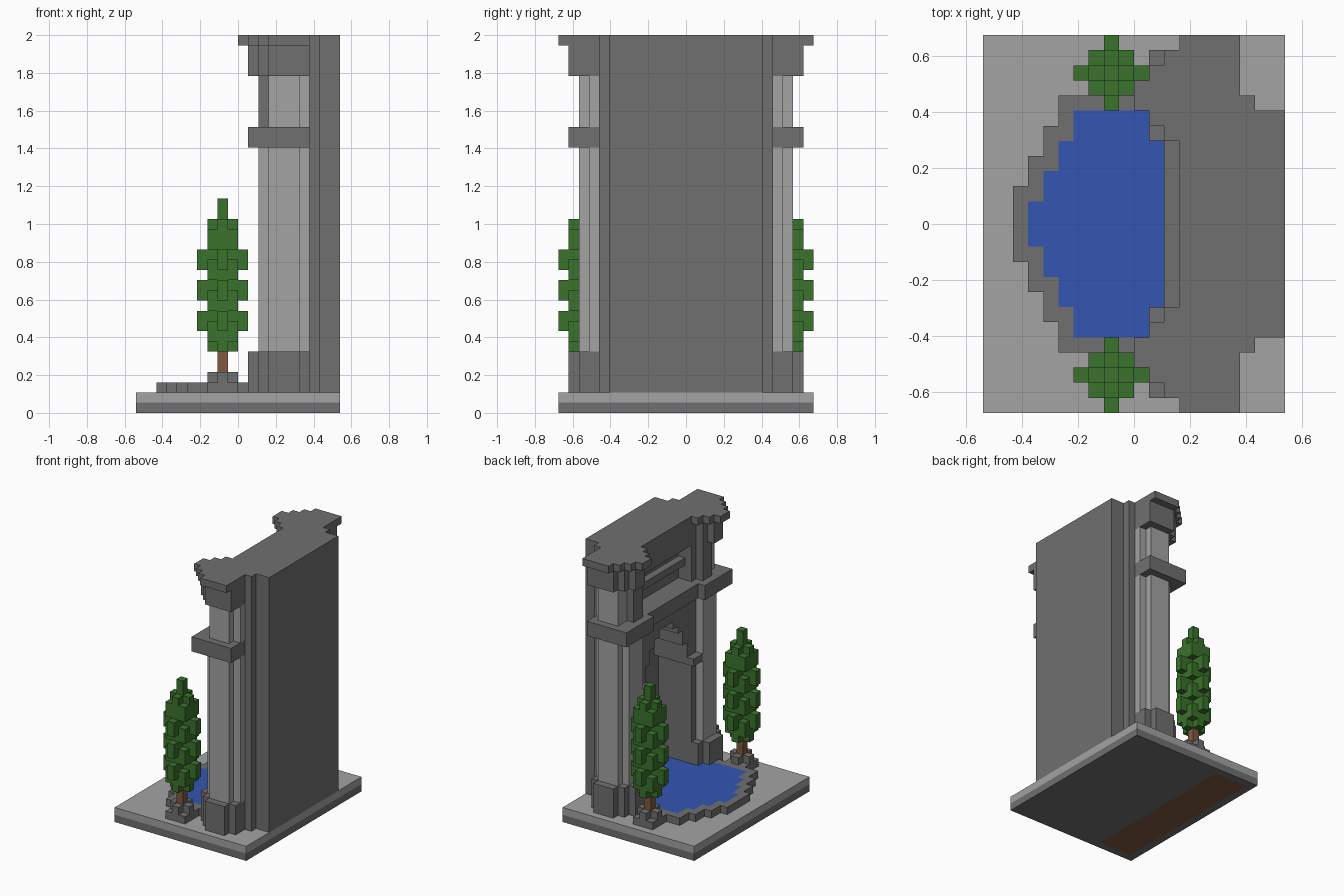
import bpy, bmesh
from mathutils import Matrix, Vector

U = 2 / 37  # edge length of one block

cube = bpy.data.objects.get("Cube")
if cube:
    bpy.data.objects.remove(cube, do_unlink=True)


def material(name, r, g, b):
    mat = bpy.data.materials.new(name)
    mat.use_nodes = True
    mat.diffuse_color = (r, g, b, 1)
    mat.node_tree.nodes["Principled BSDF"].inputs["Base Color"].default_value = (r, g, b, 1)
    return mat


DARK = material("dark stone", 0.162, 0.162, 0.162)
LIGHT = material("light stone", 0.366, 0.366, 0.366)
WATER = material("blue water", 0.034, 0.093, 0.445)
LEAF = material("green foliage", 0.042, 0.168, 0.025)
WOOD = material("brown wood", 0.216, 0.102, 0.054)


def part(name, mat, boxes, sides=(1,)):
    """One object from boxes (x0, x1, y0, y1, z0, z1) in blocks; sides (1, -1) mirrors in y."""
    bm = bmesh.new()
    for side in sides:
        for x0, x1, y0, y1, z0, z1 in boxes:
            centre = Vector(((x0 + x1) / 2 - 10, side * (y0 + y1) / 2, (z0 + z1) / 2)) * U
            size = Vector((x1 - x0, y1 - y0, z1 - z0)) * U
            bmesh.ops.create_cube(bm, size=1, matrix=Matrix.Translation(centre) @ Matrix.Diagonal(size).to_4x4())
    mesh = bpy.data.meshes.new(name)
    bm.to_mesh(mesh)
    bm.free()
    mesh.materials.append(mat)
    bpy.context.collection.objects.link(bpy.data.objects.new(name, mesh))


def span(x0, x1, half, z0, z1):
    """Box centred on y = 0."""
    return (x0, x1, -half, half, z0, z1)


BOTH = (1, -1)

# Base slabs with an earth bed showing underneath
part("base_lower", DARK, [span(0, 1, 12.5, 0, 1), span(6, 20, 12.5, 0, 1),
                          (1, 6, 11.5, 12.5, 0, 1), (1, 6, -12.5, -11.5, 0, 1)])
part("earth_bed", WOOD, [span(1, 6, 11.5, 0, 1)])
part("base_upper", LIGHT, [span(0, 20, 12.5, 1, 2)])

# Pool: each column of water is framed by rim blocks
water, rim = [], [span(2, 3, 2.5, 2, 3)]
for n in range(4):
    x0, inner, outer = 3 + n, 1.5 + 2 * n, min(4.5 + 2 * n, 8.5)
    x1 = x0 + 1 if n < 3 else 11
    water.append(span(x0, x1, inner, 2, 3))
    rim += [(x0, x1, inner, outer, 2, 3), (x0, x1, -outer, -inner, 2, 3)]
water += [span(11, 13, 6.5, 2, 3), span(13, 18, 5.5, 2, 3)]
part("pool_water", WATER, water)
part("pool_rim", DARK, rim)

# Rear wall and jambs around the deep niche
part("rear_wall", DARK, [span(18, 20, 7.5, 2, 37)])
part("jambs", DARK, [(13, 18, 5.5, 7.5, 2, 36), (17, 18, 7.5, 8.5, 2, 37)], BOTH)
part("imposts", DARK, [(12, 18, 4.5, 6.5, 17, 18)], BOTH)

# Stepped arch over the niche
arch = [(13, 18, half, 5.5, z0, z1) for half, z0, z1 in
        ((4.5, 18, 20), (3.5, 20, 22), (2.5, 22, 23), (1.5, 23, 24))]
part("arch_steps", DARK, arch, BOTH)
part("arch_wall", DARK, [span(13, 18, 5.5, 24, 28), span(12, 13, 5.5, 26, 28)])

# Attic: recessed panel, shelf and top beam
part("attic", DARK, [span(15, 18, 5.5, 28, 33), span(14, 15, 5.5, 30, 31),
                     span(13, 18, 5.5, 33, 36)])
part("roof", DARK, [span(13, 18, 7.5, 36, 37)])

# Cascade falling down the back of the niche
part("cascade", WATER, [span(17, 18, 2.5, 3, 14), span(16, 17, 1.5, 3, 11)])

# Corner columns
part("column_plinths", DARK, [(13, 16, 5.5, 11.5, 2, 6), (12, 17, 5.5, 10.5, 2, 6),
                              (11, 12, 6.5, 9.5, 2, 6)], BOTH)
part("column_shafts", LIGHT, [(12, 17, 6.5, 9.5, 6, 26), (13, 16, 9.5, 10.5, 6, 26),
                              (13, 17, 7.5, 9.5, 28, 33), (13, 16, 9.5, 10.5, 28, 33)], BOTH)
part("column_collars", DARK, [(11, 17, 5.5, 11.5, 26, 28)], BOTH)
part("upper_pilasters", DARK, [(12, 13, 6.5, 8.5, 28, 33)], BOTH)
part("column_capitals", DARK, [(13, 17, 5.5, 11.5, 33, 36), (12, 13, 6.5, 10.5, 33, 36),
                               (11, 12, 7.5, 9.5, 33, 36)], BOTH)
cornice = [(front, 17, y, y + 1, 36, 37) for front, y in
           zip((12, 11, 10, 10, 11, 12, 13), (5.5 + n for n in range(7)))]
part("column_cornices", DARK, cornice, BOTH)

# Trees in small rock planters
part("planter_rocks", DARK, [(7, 10, 8.5, 11.5, 2, 3), (7, 10, 9.5, 10.5, 3, 4),
                             (8, 9, 8.5, 11.5, 3, 4)], BOTH)
part("tree_trunks", WOOD, [(8, 9, 9.5, 10.5, 4, 6)], BOTH)
foliage = [(7, 10, 9.5, 10.5, 6, 19), (8, 9, 8.5, 11.5, 6, 19), (8, 9, 9.5, 10.5, 19, 21)]
for z in (8, 11, 14):
    foliage += [(6, 11, 9.5, 10.5, z, z + 2), (8, 9, 7.5, 12.5, z, z + 2)]
for z in (7, 10, 13, 16):
    foliage += [(x, x + 1, y, y + 1, z, z + 2) for x in (7, 9) for y in (8.5, 10.5)]
part("tree_foliage", LEAF, foliage, BOTH)
